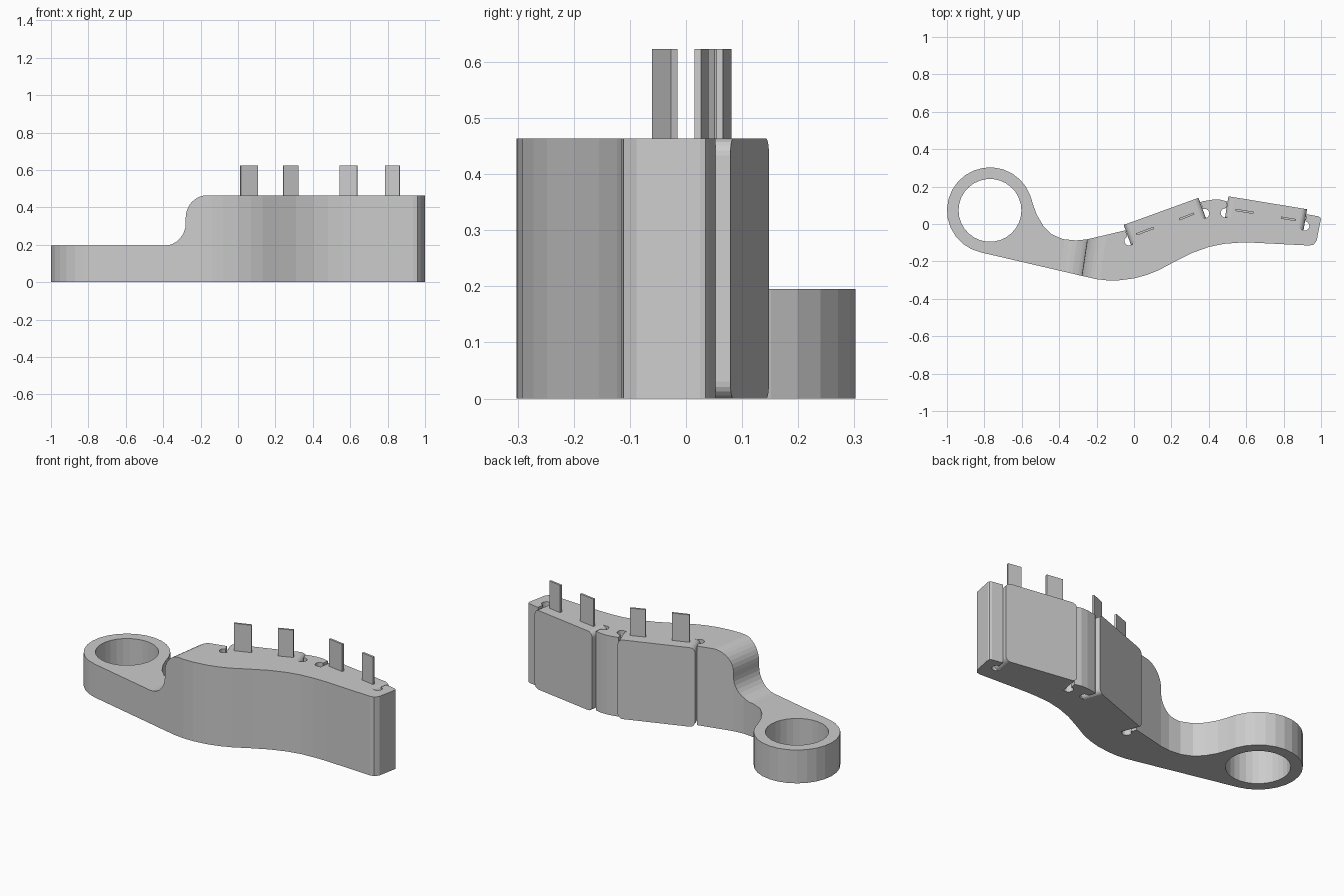
import bpy
from math import sin, cos, radians
from mathutils import Matrix, Vector
import bmesh

if "Cube" in bpy.data.objects:
    bpy.data.objects.remove(bpy.data.objects["Cube"])

TOP = 0.463


def arc(cx, cy, r, a0, a1, n):
    return [(cx + r * cos(radians(a0 + (a1 - a0) * i / n)),
             cy + r * sin(radians(a0 + (a1 - a0) * i / n))) for i in range(n + 1)]


def extrude(name, pts, depth, matrix=Matrix()):
    """Extrude a 2D outline along local z, then transform it."""
    bm = bmesh.new()
    face = bm.faces.new([bm.verts.new((x, y, 0)) for x, y in pts])
    ext = bmesh.ops.extrude_face_region(bm, geom=[face])
    bmesh.ops.translate(bm, vec=(0, 0, depth),
                        verts=[v for v in ext["geom"] if isinstance(v, bmesh.types.BMVert)])
    bm.transform(matrix)
    bmesh.ops.recalc_face_normals(bm, faces=bm.faces)
    if bm.calc_volume(signed=True) < 0:
        bmesh.ops.reverse_faces(bm, faces=bm.faces)
    mesh = bpy.data.meshes.new(name)
    bm.to_mesh(mesh)
    bm.free()
    ob = bpy.data.objects.new(name, mesh)
    bpy.context.collection.objects.link(ob)
    bpy.context.view_layer.update()
    return ob


def cut(ob, cutter):
    mod = ob.modifiers.new("cut", 'BOOLEAN')
    mod.operation, mod.solver, mod.object = 'DIFFERENCE', 'EXACT', cutter
    bpy.context.view_layer.objects.active = ob
    bpy.ops.object.modifier_apply(modifier=mod.name)
    bpy.data.objects.remove(cutter)


def rounded_rect(x0, y0, x1, y1, r):
    return (arc(x1 - r, y0 + r, r, -90, 0, 5) + arc(x1 - r, y1 - r, r, 0, 90, 5)
            + arc(x0 + r, y1 - r, r, 90, 180, 5) + arc(x0 + r, y0 + r, r, 180, 270, 5))


def wall_frame(p0, p1):
    """Local x runs along the wall, y is up, z points towards the front."""
    d = Vector((p1[0] - p0[0], p1[1] - p0[1], 0))
    u = d.normalized()
    m = Matrix(((u.x, 0, u.y, p0[0]), (u.y, 0, -u.x, p0[1]), (0, 1, 0, 0), (0, 0, 0, 1)))
    return m, d.length


# Lever body with eye outline
outline = arc(-0.77, 0.073, 0.23, 20, 257, 18) + [
    (-0.28, -0.277), (-0.2, -0.295), (-0.14, -0.302), (-0.08, -0.301), (0, -0.291),
    (0.07, -0.272), (0.13, -0.248), (0.22, -0.2), (0.31, -0.155), (0.4, -0.123),
    (0.48, -0.106), (0.56, -0.1), (0.64, -0.1), (0.935, -0.115), (0.96, -0.111),
    (0.977, -0.088), (0.999, 0.025), (0.997, 0.035), (0.985, 0.041), (0.92, 0.053),
    (0.5, 0.12), (0.46, 0.13), (0.42, 0.13), (0.37, 0.122),
    (-0.03, -0.03), (-0.25, -0.082), (-0.31, -0.088), (-0.38, -0.081), (-0.44, -0.055),
    (-0.485, -0.01), (-0.52, 0.05), (-0.54, 0.105)]
body = extrude("lever_body", outline, TOP)

# Eye hole
cut(body, extrude("eye_cutter", arc(-0.77, 0.073, 0.168, 0, 348, 29), 1,
                  Matrix.Translation((0, 0, -0.2))))

# Curved step down to the eye, slightly slanted in plan
step = ([(-1.3, 0.195)] + arc(-0.4, 0.315, 0.12, -90, 0, 8)
        + arc(-0.16, 0.345, 0.12, 180, 95, 8) + [(-0.15, 0.467), (-0.15, 0.7), (-1.3, 0.7)])
shear = Matrix(((1, 0, 0.15, -0.018), (0, 0, 1, -0.4), (0, 1, 0, 0), (0, 0, 0, 1)))
cut(body, extrude("step_cutter", step, 0.9, shear))

# Pads in pockets, with round reliefs at the pocket corners
DEPTH = 0.11
walls = [((-0.055, -0.005), (0.345, 0.14)), ((0.505, 0.148), (0.925, 0.079))]
for i, (p0, p1) in enumerate(walls):
    m, length = wall_frame(p0, p1)
    g = 0.002
    pocket = [(-g, -0.2), (length + g, -0.2), (length + g, 0.8), (-g, 0.8)]
    cut(body, extrude("pocket_cutter", pocket, DEPTH + 0.2,
                      m @ Matrix.Translation((0, 0, -0.2))))
    for x in (-0.002, length + 0.002):
        c = m @ Vector((x, 0, DEPTH - 0.02))
        cut(body, extrude("relief_cutter", arc(c.x, c.y, 0.025, 0, 337.5, 15), 1,
                          Matrix.Translation((0, 0, -0.2))))
    extrude(f"pad_{i + 1}", rounded_rect(0, 0, length, TOP, 0.03), DEPTH + 0.004, m)

# Terminal blades rising from the pads
blades = [((0.013, -0.055), (0.105, -0.021)), ((0.242, 0.025), (0.321, 0.056)),
          ((0.543, 0.075), (0.638, 0.06)), ((0.786, 0.034), (0.865, 0.021))]
for i, (p0, p1) in enumerate(blades):
    m, length = wall_frame(p0, p1)
    blade = [(0, 0.3), (length, 0.3), (length, 0.623), (0, 0.623)]
    extrude(f"blade_{i + 1}", blade, 0.012, m @ Matrix.Translation((0, 0, -0.006)))
